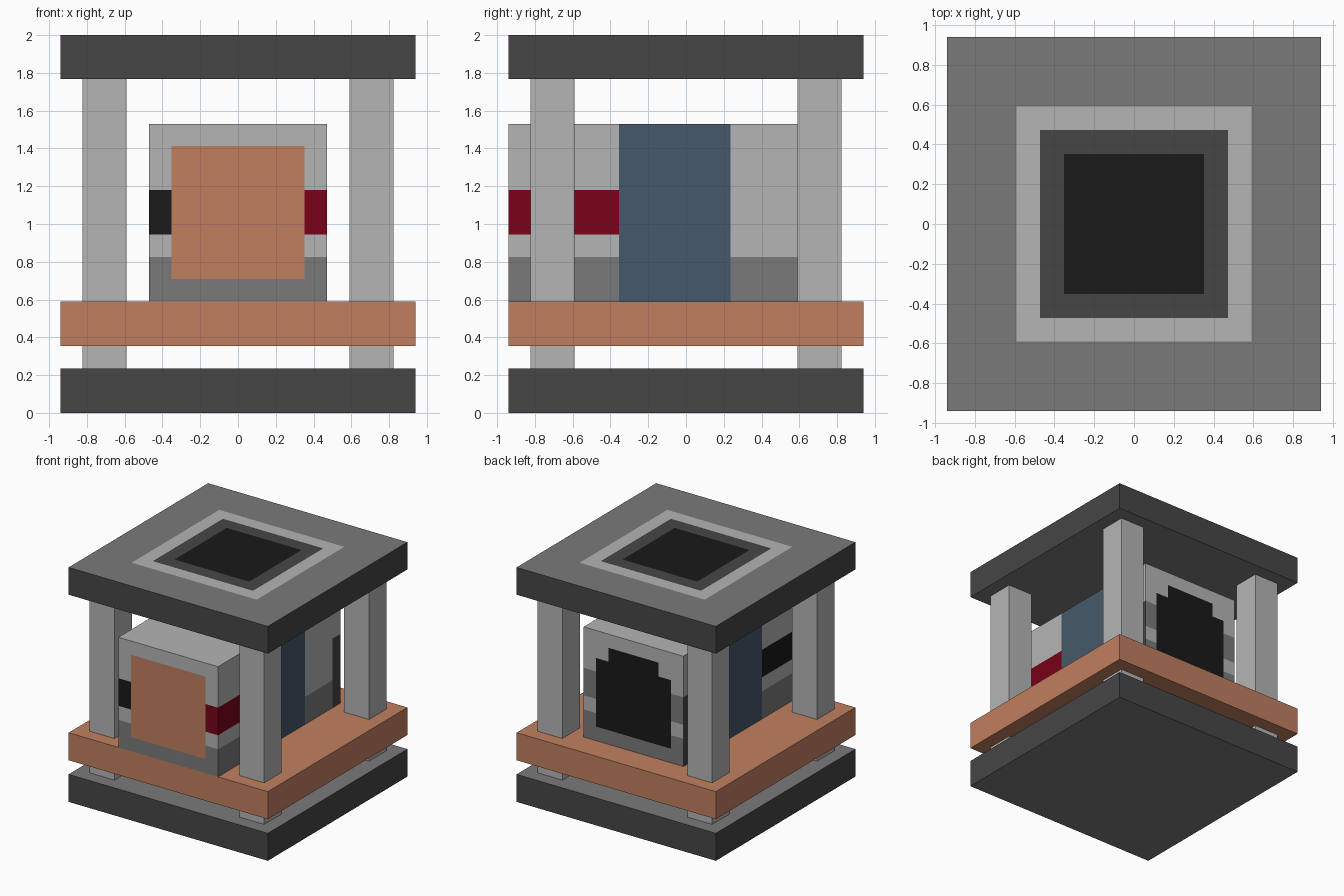
import bpy, bmesh
from mathutils import Vector

cube = bpy.data.objects.get("Cube")
if cube:
    bpy.data.objects.remove(cube, do_unlink=True)


def linear(c):
    c /= 255
    return c / 12.92 if c <= 0.04045 else ((c + 0.055) / 1.055) ** 2.4


def material(name, r, g, b):
    m = bpy.data.materials.new(name)
    m.use_nodes = True
    color = (linear(r), linear(g), linear(b), 1)
    m.diffuse_color = color
    bsdf = m.node_tree.nodes["Principled BSDF"]
    bsdf.inputs["Base Color"].default_value = color
    bsdf.inputs["Roughness"].default_value = 0.9
    return m


light = material("light gray", 181, 181, 181)
mid = material("mid gray", 122, 122, 122)
dark = material("dark gray", 70, 70, 70)
black = material("black", 25, 25, 25)
copper = material("copper", 193, 127, 96)
red = material("crimson", 120, 2, 24)
blue = material("slate blue", 69, 89, 106)


def box(name, lo, hi, mats, cuts=(), rule=None):
    """Box between two corners, cut along (axis, value) planes and coloured by a rule."""
    bm = bmesh.new()
    bmesh.ops.create_cube(bm, size=1)
    lo, hi = Vector(lo), Vector(hi)
    for v in bm.verts:
        v.co = (lo + hi) / 2 + v.co * (hi - lo)
    for axis, value in cuts:
        n = Vector((0, 0, 0))
        n[axis] = 1
        bmesh.ops.bisect_plane(bm, geom=bm.verts[:] + bm.edges[:] + bm.faces[:],
                               plane_co=n * value, plane_no=n)
    bmesh.ops.recalc_face_normals(bm, faces=bm.faces)
    bm.normal_update()
    if rule:
        for f in bm.faces:
            f.material_index = mats.index(rule(f.calc_center_median(), f.normal))
    mesh = bpy.data.meshes.new(name)
    bm.to_mesh(mesh)
    bm.free()
    for m in mats:
        mesh.materials.append(m)
    ob = bpy.data.objects.new(name, mesh)
    bpy.context.collection.objects.link(ob)


# Slabs: dark rims, mid gray above and below, nested squares on the roof
S = 0.94
RINGS = [(0.353, black), (0.473, dark), (0.59, light)]


def slab_rule(c, n):
    return mid if abs(n.z) > 0.5 else dark


def roof_rule(c, n):
    if n.z > 0.5:
        for half, mat in RINGS:
            if max(abs(c.x), abs(c.y)) < half:
                return mat
    return slab_rule(c, n)


box("base_slab", (-S, -S, 0), (S, S, 0.235), [dark, mid], rule=slab_rule)
box("deck", (-S, -S, 0.355), (S, S, 0.59), [copper])
box("roof_slab", (-S, -S, 1.767), (S, S, 2), [dark, mid, light, black],
    cuts=[(axis, s * half) for half, _ in RINGS for axis in (0, 1) for s in (-1, 1)],
    rule=roof_rule)

# Four corner pillars
for sx, side in ((-1, "right"), (1, "left")):
    for sy, end in ((-1, "front"), (1, "back")):
        x, y, h = sx * 0.707, sy * 0.707, 0.1175
        box(f"{end}_{side}_pillar", (x - h, y - h, 0.235), (x + h, y + h, 1.767), [light])


# Central body with front panel, stepped back panel and painted bands
def body_rule(c, n):
    if abs(n.z) > 0.5:
        return light
    stripe = 0.945 < c.z < 1.18
    panel = abs(c.x) < 0.353 and 0.71 < c.z < 1.413
    if abs(n.x) > 0.5:
        if -0.355 < c.y < 0.235:
            return blue
        if c.y > 0.6 and c.z < 1.18:
            return dark
    elif n.y < 0:
        if panel:
            return copper
    elif panel and (c.z < 1.295 or abs(c.x) < 0.235):
        return black
    elif stripe:
        return mid
    if stripe and c.y < -0.355:
        return red if c.x > 0 else black
    return mid if c.z < 0.825 else light


box("body", (-0.47, -S, 0.59), (0.47, 0.707, 1.53),
    [light, mid, dark, black, red, blue, copper],
    cuts=[(0, -0.353), (0, -0.235), (0, 0.235), (0, 0.353),
          (1, -0.355), (1, 0.235), (1, 0.6),
          (2, 0.71), (2, 0.825), (2, 0.945), (2, 1.18), (2, 1.295), (2, 1.413)],
    rule=body_rule)
